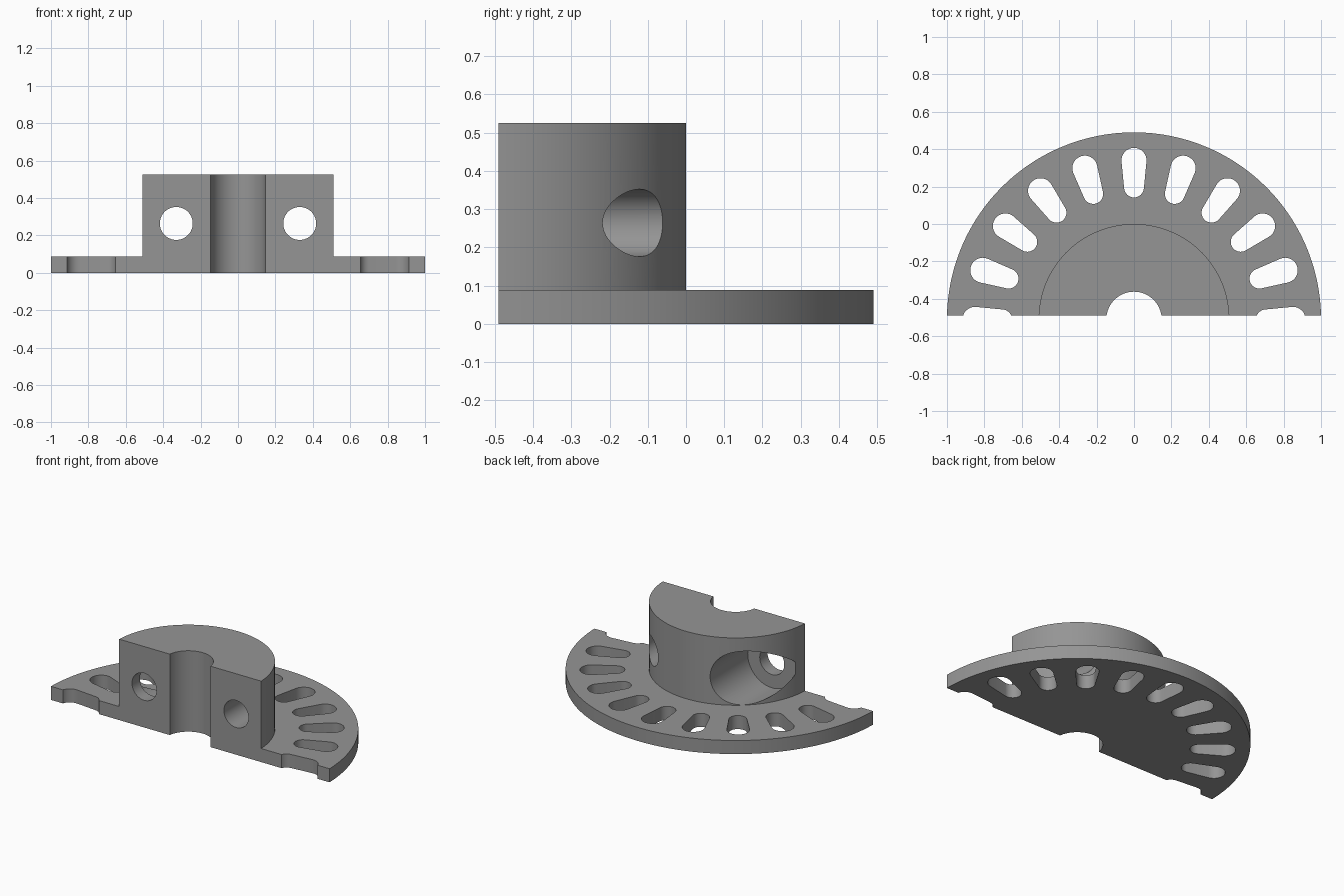
import bpy, bmesh, math

if "Cube" in bpy.data.objects:
    bpy.data.objects.remove(bpy.data.objects["Cube"])

CY = -0.51          # axis of the round shapes
CUT = -0.49         # flat front face
PLATE_H, HUB_H = 0.088, 0.525
HOLE_X, HOLE_Z = 0.33, 0.264

grey = bpy.data.materials.new("grey")
grey.diffuse_color = (0.30, 0.30, 0.30, 1)
grey.use_nodes = True
grey.node_tree.nodes["Principled BSDF"].inputs["Base Color"].default_value = grey.diffuse_color


def prism(name, pts, z0, z1):
    """Extrude a flat counter-clockwise outline between two heights."""
    bm = bmesh.new()
    low = [bm.verts.new((x, y, z0)) for x, y in pts]
    high = [bm.verts.new((x, y, z1)) for x, y in pts]
    bm.faces.new(low[::-1])
    bm.faces.new(high)
    n = len(pts)
    for i in range(n):
        j = (i + 1) % n
        bm.faces.new((low[i], low[j], high[j], high[i]))
    me = bpy.data.meshes.new(name)
    bm.to_mesh(me)
    bm.free()
    ob = bpy.data.objects.new(name, me)
    bpy.context.collection.objects.link(ob)
    me.materials.append(grey)
    return ob


def arc(r, a0, a1, n, cx=0.0, cy=0.0):
    return [(cx + r * math.cos(a0 + (a1 - a0) * i / n),
             cy + r * math.sin(a0 + (a1 - a0) * i / n)) for i in range(n + 1)]


def half_disc(name, r, z0, z1):
    """Round part with its front sliced flat."""
    a = math.asin((CUT - CY) / r)
    return prism(name, arc(r, a, math.pi - a, 96, 0, CY), z0, z1)


def combine(target, other, operation):
    mod = target.modifiers.new(operation, 'BOOLEAN')
    mod.operation = operation
    mod.solver = 'EXACT'
    mod.object = other
    bpy.context.view_layer.objects.active = target
    bpy.ops.object.modifier_apply(modifier=mod.name)
    bpy.data.objects.remove(other, do_unlink=True)


def y_hole(r, x, y0, y1):
    """Horizontal cylindrical cutter running front to back."""
    ob = prism("hole_cutter", arc(r, 0, 2 * math.pi, 64)[:-1], -y1, -y0)
    ob.rotation_euler = (math.pi / 2, 0, 0)
    ob.location = (x, 0, HOLE_Z)
    bpy.context.view_layer.update()
    return ob


# Flange plate joined with the taller hub
body = half_disc("flange_hub", 1.0, 0, PLATE_H)
combine(body, half_disc("hub", 0.51, 0, HUB_H), 'UNION')

# Central shaft bore
combine(body, prism("bore_cutter", arc(0.148, 0, 2 * math.pi, 64, 0, CY)[:-1], -0.1, 0.7),
        'DIFFERENCE')

# Ring of tapered slots, rounded at both ends
R_IN, R_OUT, W_IN, W_OUT = 0.705, 0.85, 0.053, 0.067
lean = math.asin((W_OUT - W_IN) / (R_OUT - R_IN))
h = math.pi / 2
outline = (arc(W_OUT, -h - lean, h + lean, 16, R_OUT)
           + arc(W_IN, h + lean, 3 * h - lean, 16, R_IN))
for k in range(11):
    t = math.radians(18 * k)
    c, s = math.cos(t), math.sin(t)
    pts = [(x * c - y * s, CY + x * s + y * c) for x, y in outline]
    combine(body, prism("slot_cutter", pts, -0.1, 0.2), 'DIFFERENCE')

# Clamp screw holes, the left one with a wide counterbore from the back
for x in (-HOLE_X, HOLE_X):
    combine(body, y_hole(0.088, x, -0.7, 0.3), 'DIFFERENCE')
combine(body, y_hole(0.174, -HOLE_X, -0.41, 0.3), 'DIFFERENCE')

# Smooth curved walls, crisp edges
bpy.ops.object.select_all(action='DESELECT')
body.select_set(True)
bpy.context.view_layer.objects.active = body
bpy.ops.object.shade_smooth_by_angle(angle=math.radians(30))
